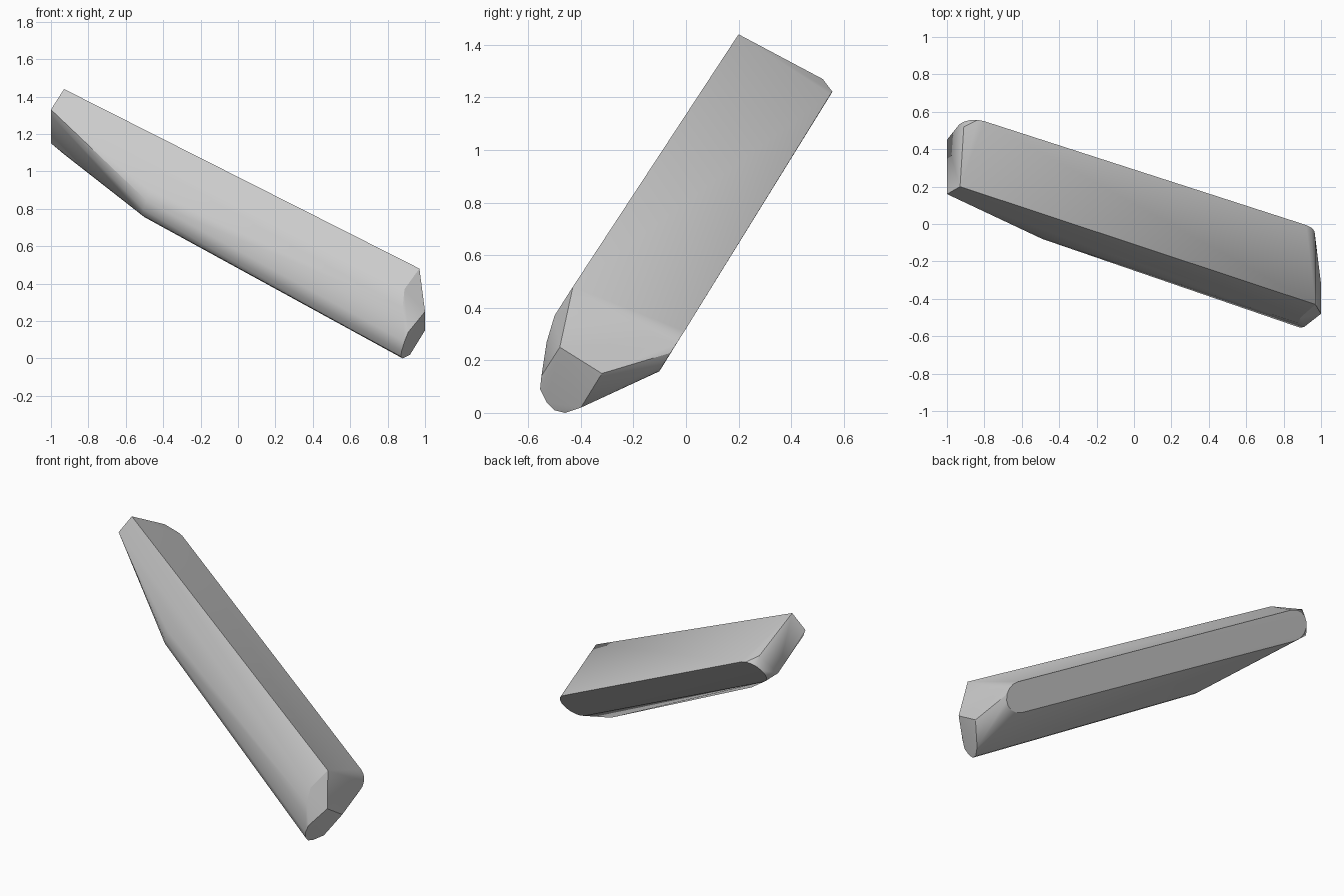
import bpy
import bmesh
import math
from mathutils import Vector

old_cube = bpy.data.objects.get("Cube")
if old_cube:
    bpy.data.objects.remove(old_cube, do_unlink=True)


def flat_material(name, colour):
    mat = bpy.data.materials.new(name)
    mat.use_nodes = True
    mat.diffuse_color = colour
    shader = mat.node_tree.nodes["Principled BSDF"]
    shader.inputs["Base Color"].default_value = colour
    return mat


def half_circle(centre, outward, side, steps=8):
    """Points of a half circle bulging along the outward vector."""
    points = []
    for i in range(steps + 1):
        angle = math.pi * i / steps
        points.append(centre + side * math.cos(angle) + outward * math.sin(angle))
    return points


def hull_object(name, points, mat):
    """Wrap the points in a convex skin, with soft curves and sharp creases."""
    bm = bmesh.new()
    for point in points:
        bm.verts.new(point)
    hull = bmesh.ops.convex_hull(bm, input=bm.verts)
    loose = set(hull["geom_interior"]) | set(hull["geom_unused"])
    bmesh.ops.delete(bm, geom=[g for g in loose if isinstance(g, bmesh.types.BMVert)],
                     context="VERTS")
    bmesh.ops.dissolve_limit(bm, angle_limit=math.radians(1), verts=bm.verts, edges=bm.edges)
    bmesh.ops.recalc_face_normals(bm, faces=bm.faces)
    mesh = bpy.data.meshes.new(name)
    bm.to_mesh(mesh)
    bm.free()
    mesh.materials.append(mat)
    obj = bpy.data.objects.new(name, mesh)
    bpy.context.collection.objects.link(obj)
    bpy.context.view_layer.objects.active = obj
    obj.select_set(True)
    bpy.ops.object.shade_smooth_by_angle(angle=math.radians(30))
    return obj


# Long straight ridge between the top and front faces
ridge_high = Vector((-0.93, 0.2, 1.44))
ridge_low = Vector((0.97, -0.43, 0.48))
along = (ridge_low - ridge_high).normalized()

# Flat back face with two round ends
radius = 0.098
across = Vector((0.04, 0.05, 0.08))
across = (across - along * across.dot(along)).normalized() * radius
back_face = half_circle(Vector((-0.85, 0.505, 1.14)), -along * radius, across)
back_face += half_circle(Vector((0.87, -0.05, 0.24)), along * radius, across)

# Rounded lower edge, repeated where the high end starts to taper
lower_edge = [Vector(p) for p in (
    (0.91, -0.55, 0.14), (0.89, -0.555, 0.09), (0.875, -0.53, 0.04),
    (0.87, -0.5, 0.01), (0.88, -0.46, 0), (0.92, -0.4, 0.02))]
taper_start = [p + Vector((-1.38, 0.475, 0.755)) for p in lower_edge[:-1]]

# Faceted low end
low_end = [Vector(p) for p in (
    (0.97, -0.1, 0.28), (1, -0.48, 0.25), (1, -0.32, 0.15),
    (0.89, -0.5, 0.37), (0.88, -0.53, 0.27))]

# Faceted high end
high_end = [Vector(p) for p in (
    (-1, 0.16, 1.33), (-1, 0.18, 1.3), (-1, 0.45, 1.15), (-0.91, 0.52, 1.27))]

grey = flat_material("plain_grey", (0.6, 0.6, 0.6, 1))
hull_object("slanted_bar", [ridge_high, ridge_low] + back_face + lower_edge
            + taper_start + low_end + high_end, grey)
